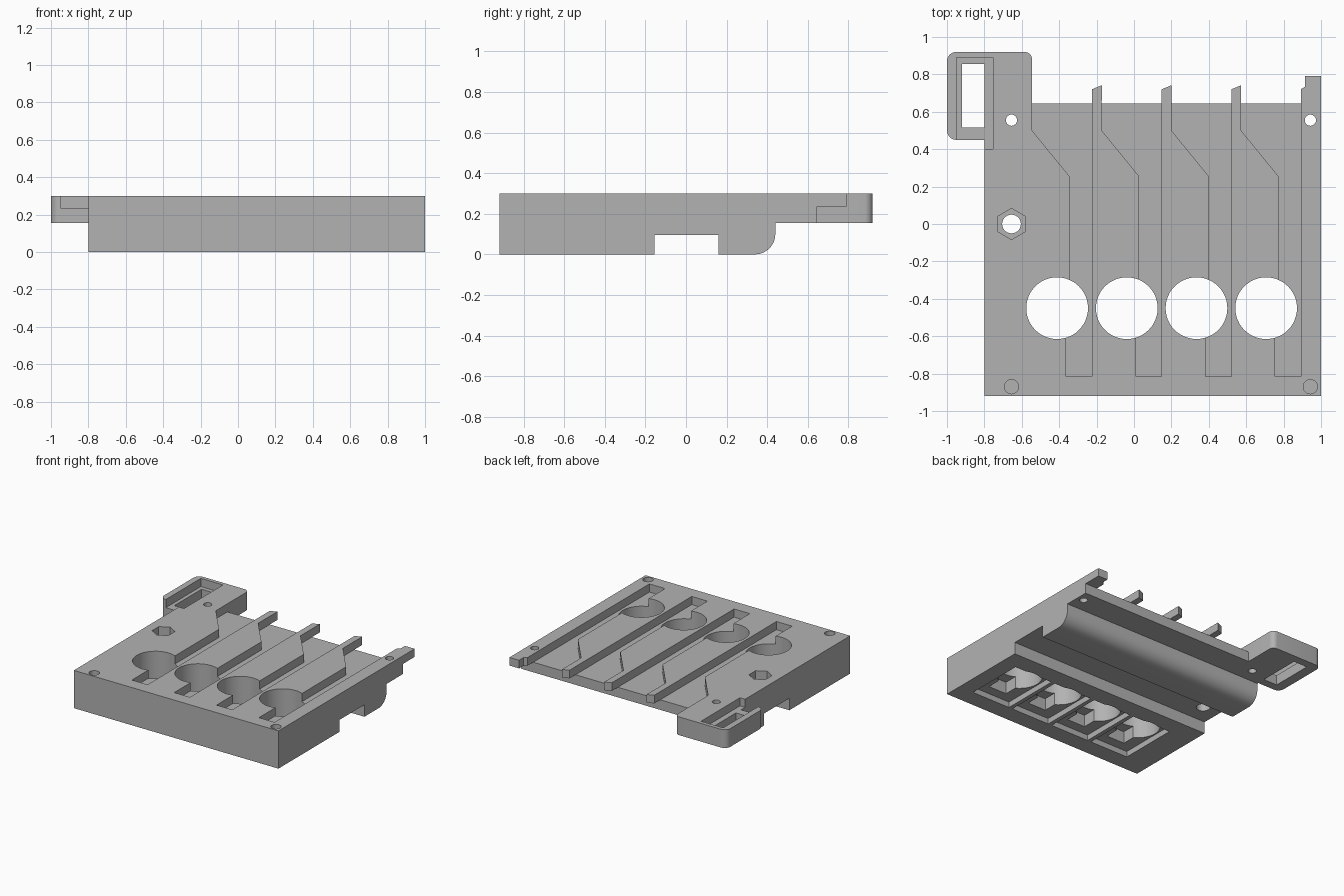
import bpy
import bmesh
from math import cos, sin, pi, radians
from mathutils import Matrix

cube = bpy.data.objects.get("Cube")
if cube:
    bpy.data.objects.remove(cube)

grey = bpy.data.materials.new("plain grey")
grey.use_nodes = True
shade = (0.45, 0.45, 0.45, 1)
grey.diffuse_color = shade
grey.node_tree.nodes["Principled BSDF"].inputs["Base Color"].default_value = shade

TOP, FLOOR, LEDGE = 0.30, 0.235, 0.155
BACK, PITCH = 0.645, 0.3725


def prism(name, outline, low, high, along_x=False):
    """Extrude an outline upward, or a y-z outline along x."""
    bm = bmesh.new()
    verts = [bm.verts.new((low, a, b) if along_x else (a, b, low)) for a, b in outline]
    face = bm.faces.new(verts)
    new = bmesh.ops.extrude_face_region(bm, geom=[face])["geom"]
    step = (high - low, 0, 0) if along_x else (0, 0, high - low)
    bmesh.ops.translate(bm, vec=step, verts=[g for g in new if isinstance(g, bmesh.types.BMVert)])
    bmesh.ops.recalc_face_normals(bm, faces=bm.faces)
    mesh = bpy.data.meshes.new(name)
    bm.to_mesh(mesh)
    bm.free()
    obj = bpy.data.objects.new(name, mesh)
    bpy.context.collection.objects.link(obj)
    mesh.materials.append(grey)
    return obj


def rect(x0, x1, y0, y1):
    return [(x0, y0), (x1, y0), (x1, y1), (x0, y1)]


def arc(cx, cy, r, start, end, n):
    return [(cx + r * cos(radians(start + (end - start) * i / n)),
             cy + r * sin(radians(start + (end - start) * i / n))) for i in range(n + 1)]


def disc(cx, cy, r, n=48, turn=0):
    return arc(cx, cy, r, turn, turn + 360, n)[:-1]


def combine(target, tool, operation):
    """Apply a boolean and discard its tool."""
    mod = target.modifiers.new("join", "BOOLEAN")
    mod.operation = operation
    mod.solver = "EXACT"
    mod.object = tool
    graph = bpy.context.evaluated_depsgraph_get()
    mesh = bpy.data.meshes.new_from_object(target.evaluated_get(graph))
    target.modifiers.clear()
    target.data = mesh
    bpy.data.objects.remove(tool)


# Main block, with the cross groove and rounded lower edge in its side profile
profile = [(-0.92, 0), (-0.155, 0), (-0.155, 0.095), (0.16, 0.095), (0.16, 0)]
profile += arc(0.34, 0.1, 0.1, -90, 0, 12)
profile += [(0.44, LEDGE), (BACK, LEDGE), (BACK, TOP), (-0.92, TOP)]
body = prism("slotted_block", profile, -0.8, 1, along_x=True)

# Rear corner bracket with rounded corners
bracket = [(-0.7, 0.45), (-0.7, 0.6), (-0.545, 0.6)]
bracket += arc(-0.585, 0.88, 0.04, 0, 90, 8)
bracket += arc(-0.95, 0.87, 0.05, 90, 180, 8)
bracket += arc(-0.95, 0.50, 0.05, 180, 270, 8)
combine(body, prism("bracket", bracket, LEDGE, TOP), "UNION")

# Divider fingers projecting past the back edge
for i in range(3):
    x = -0.225 + i * PITCH
    finger = [(x, 0.6), (x + 0.053, 0.6), (x + 0.053, 0.742), (x, 0.72)]
    combine(body, prism("finger", finger, FLOOR, TOP), "UNION")
end_finger = [(0.892, 0.6), (1, 0.6), (1, 0.79), (0.915, 0.79), (0.915, 0.735), (0.892, 0.72)]
combine(body, prism("end_finger", end_finger, FLOOR, TOP), "UNION")

cutters = []
for i in range(4):
    right = -0.225 + i * PITCH
    centre = -0.411 + i * PITCH
    # Angled channel, open at the back
    channel = [(right - 0.12, -0.45), (right, -0.45), (right, 0.66), (right - 0.32, 0.66),
               (right - 0.32, 0.50), (right - 0.12, 0.255)]
    cutters.append((channel, FLOOR, 0.4))
    # Front slot and round through hole
    cutters.append((rect(right - 0.138, right, -0.815, -0.44), FLOOR, 0.4))
    cutters.append((disc(centre, -0.45, 0.165), -0.1, 0.4))
    # Stepped pocket underneath
    cutters.append((rect(centre - 0.175, centre + 0.165, -0.78, -0.30), -0.1, 0.045))
    cutters.append((rect(centre - 0.08, centre + 0.08, -0.70, -0.45), -0.1, 0.14))

# Bracket recess and window
cutters.append((rect(-0.95, -0.755, 0.4, 0.89), FLOOR, 0.4))
cutters.append((rect(-0.92, -0.80, 0.515, 0.855), 0.1, 0.4))

# Screw holes, blind corner sockets and the hexagonal nut seat
for x in (-0.655, 0.943):
    cutters.append((disc(x, 0.555, 0.03, 24), -0.1, 0.4))
    cutters.append((disc(x, -0.87, 0.038, 24), 0.25, 0.4))
cutters.append((disc(-0.655, 0, 0.05, 32), -0.1, 0.4))
cutters.append((disc(-0.655, 0, 0.083, 6, 30), 0.22, 0.4))

for outline, low, high in cutters:
    combine(body, prism("cutter", outline, low, high), "DIFFERENCE")

# Smooth the curved walls while keeping corners crisp
bpy.ops.object.select_all(action="DESELECT")
body.select_set(True)
bpy.context.view_layer.objects.active = body
bpy.ops.object.shade_smooth_by_angle(angle=radians(30))
